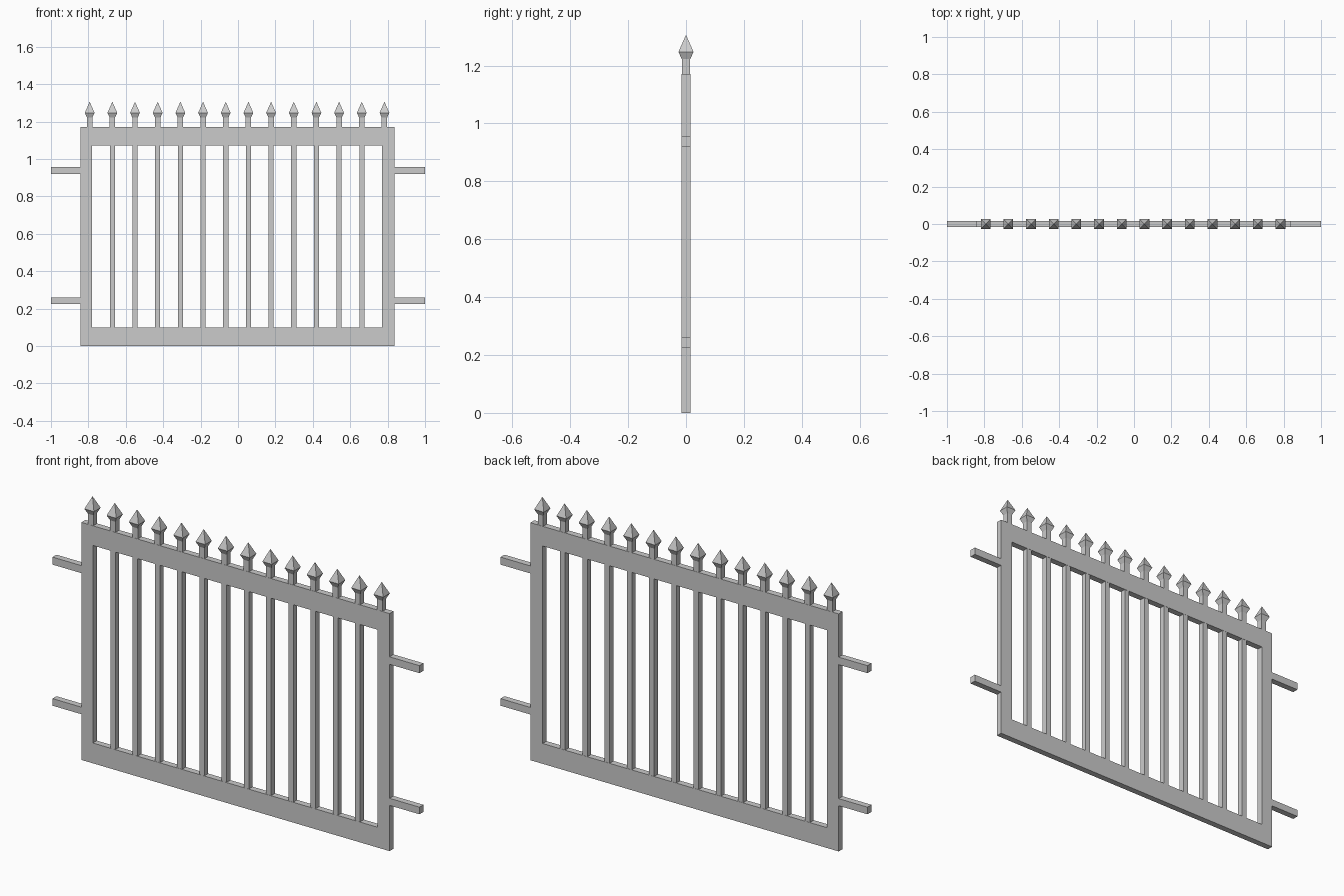
import bpy, bmesh

if "Cube" in bpy.data.objects:
    bpy.data.objects.remove(bpy.data.objects["Cube"])

def new_object(name, bm):
    bmesh.ops.recalc_face_normals(bm, faces=bm.faces)
    me = bpy.data.meshes.new(name)
    bm.to_mesh(me)
    bm.free()
    ob = bpy.data.objects.new(name, me)
    bpy.context.collection.objects.link(ob)
    return ob

def box(name, x0, x1, hy, z0, z1):
    bm = bmesh.new()
    bmesh.ops.create_cube(bm, size=1)
    for v in bm.verts:
        v.co = (x1 if v.co.x > 0 else x0, hy if v.co.y > 0 else -hy, z1 if v.co.z > 0 else z0)
    return new_object(name, bm)

L, R, H, T = -0.843, 0.837, 1.17, 0.0155    # frame extents and half thickness
IL, IR, IB, IT = -0.78, 0.77, 0.10, 1.073   # frame opening

# One-piece rectangular frame
bm = bmesh.new()
rings = []
for y in (-T, T):
    for x0, x1, z0, z1 in ((L, R, 0, H), (IL, IR, IB, IT)):
        rings.append([bm.verts.new((x, y, z)) for x, z in ((x0, z0), (x1, z0), (x1, z1), (x0, z1))])
fo, fi, bo, bi = rings
for a, b in ((fo, fi), (bo, bi), (fo, bo), (fi, bi)):
    for i in range(4):
        j = (i + 1) % 4
        bm.faces.new((a[i], a[j], b[j], b[i]))
new_object("gate_frame", bm)

# Mounting arms on both sides
for z0, z1, level in ((0.225, 0.26, "lower"), (0.92, 0.957, "upper")):
    box(f"left_{level}_arm", -1.0, L, T, z0, z1)
    box(f"right_{level}_arm", R, 1.0, T, z0, z1)

def finial(name, x):
    # Square neck flaring into a four-sided spear point
    bm = bmesh.new()
    prev = None
    for r, z in ((0.0145, H), (0.0145, 1.222), (0.026, 1.247)):
        ring = [bm.verts.new((x + sx * r, sy * r, z)) for sx, sy in ((-1, -1), (1, -1), (1, 1), (-1, 1))]
        if prev:
            for i in range(4):
                j = (i + 1) % 4
                bm.faces.new((prev[i], prev[j], ring[j], ring[i]))
        else:
            bm.faces.new(ring)
        prev = ring
    tip = bm.verts.new((x, 0, 1.306))
    for i in range(4):
        bm.faces.new((prev[i], prev[(i + 1) % 4], tip))
    new_object(name, bm)

# Vertical bars with finials above; the end finials sit over the frame stiles
for i in range(14):
    x = -0.793 + i * 1.576 / 13
    finial(f"finial_{i + 1}", x)
    if 0 < i < 13:
        box(f"bar_{i}", x - 0.0135, x + 0.0135, 0.0145, IB, IT)
